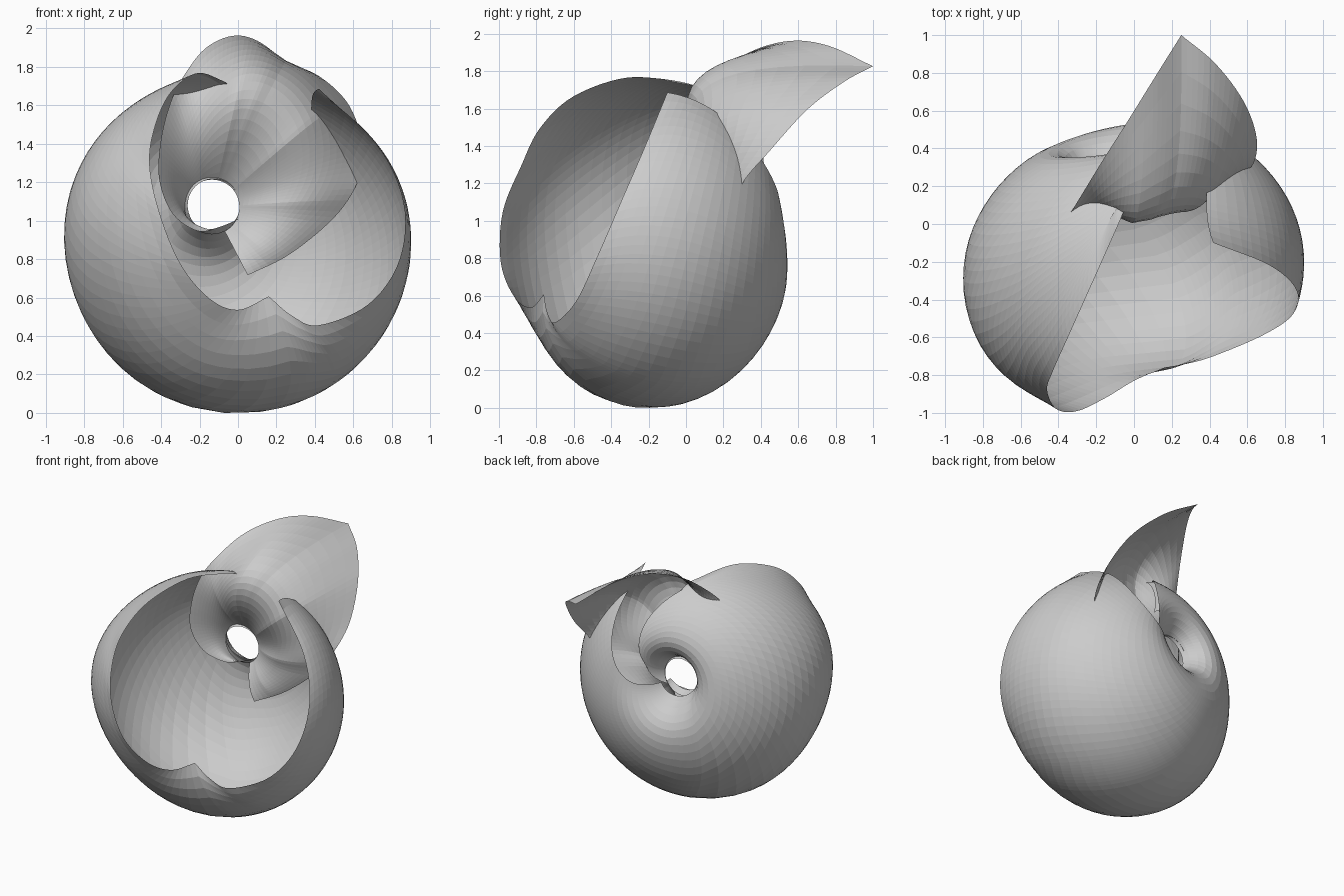
import bpy, math
from mathutils import Vector as V

if "Cube" in bpy.data.objects:
    bpy.data.objects.remove(bpy.data.objects["Cube"])


def smooth_path(pts, n=6):
    """Points along a spline running through all the given points."""
    p = [V(q) for q in pts]
    p = [2 * p[0] - p[1]] + p + [2 * p[-1] - p[-2]]
    out = []
    for i in range(1, len(p) - 2):
        a, b, c, d = p[i - 1:i + 3]
        for k in range(n):
            t = k / n
            out.append(0.5 * (2 * b + (c - a) * t + (2 * a - 5 * b + 4 * c - d) * t ** 2
                              + (3 * b - a - 3 * c + d) * t ** 3))
    return out + [p[-2]]


def loft(name, columns):
    """Flat shaded grid through a list of equally long point columns."""
    m = len(columns[0])
    verts = [tuple(p) for col in columns for p in col]
    faces = [(i * m + j, (i + 1) * m + j, (i + 1) * m + j + 1, i * m + j + 1)
             for i in range(len(columns) - 1) for j in range(m - 1)]
    me = bpy.data.meshes.new(name)
    me.from_pydata(verts, [], faces)
    ob = bpy.data.objects.new(name, me)
    bpy.context.collection.objects.link(ob)
    return ob


# Round shell: an ellipsoid swirling into a funnel at the back
centre, radii = V((0, -0.2, 0.89)), V((0.9, 0.785, 0.89))


def to_unit(p):
    q = p - centre
    return V((q.x / radii.x, q.y / radii.y, q.z / radii.z))


axis = to_unit(V((-0.13, 0.5, 1.07))).normalized()
e1 = (V((1, 0, 0)) - axis * axis.x).normalized()
e2 = e1.cross(axis)
front_left = V((-.65, -.7, .3)).normalized()
back_left = V((-.7, .7, -.1)).normalized()

right_rim = [(.42, -.1, 1.69), (.72, -.22, 1.4), (.86, -.35, 1.1), (.84, -.48, .8),
             (.68, -.59, .57), (.42, -.7, .46), (.28, -.74, .51), (.16, -.76, .61)]
left_rim = [(.16, -.76, .61), (0, -.83, .54), (-.15, -.92, .6), (-.3, -.99, .78),
            (-.41, -.98, 1.05), (-.46, -.88, 1.3), (-.43, -.78, 1.5), (-.35, -.6, 1.67),
            (-.22, -.31, 1.77), (-.1, -.04, 1.74), (-.04, .1, 1.69), (.05, .3, 1.49),
            (.1, .42, 1.28)]


def shell_column(rim, along, rows=32, start=0.16):
    d = to_unit(rim)
    size = d.length
    d.normalize()
    end = math.acos(max(-1, min(1, d.dot(axis))))
    az = math.atan2(d.dot(e2), d.dot(e1))
    col = []
    for j in range(rows + 1):
        t = (j / rows) ** 1.3
        psi = start + (end - start) * t
        a = az - math.radians(85) * (1 - t) ** 2
        u = axis * math.cos(psi) + (e1 * math.cos(a) + e2 * math.sin(a)) * math.sin(psi)
        # the shell is fuller at the front left and flatter at the back left
        full = max(0, u.dot(front_left)) ** 4 * 0.085 * (1 - t ** 9)
        flat = max(0, u.dot(back_left)) ** 4 * 0.05
        u *= 1 + (size - 1) * t ** 9
        p = centre + V((u.x * radii.x, u.y * radii.y, u.z * radii.z))
        p += front_left * full - back_left * flat
        p.y -= (0.26 + 0.06 * along) * math.exp(-max(0, psi - start) / (0.12 + 0.04 * along))
        col.append(p)
    return col


rim = smooth_path(right_rim)[:-1] + smooth_path(left_rim)
loft("round_shell", [shell_column(p, i / len(rim)) for i, p in enumerate(rim)])

# Inner flap: grows from the funnel throat and leans out over the back
flap_left = [(0, .19, 1.01), (-.1, .2, .97), (-.21, .15, .95), (-.34, .06, 1.04),
             (-.41, 0, 1.22), (-.4, 0, 1.43), (-.35, .04, 1.62), (-.28, .15, 1.76),
             (-.17, .33, 1.9), (-.03, .55, 1.965), (.1, .76, 1.94), (.25, 1, 1.83)]
flap_right = [(.25, 1, 1.83), (.43, .85, 1.75), (.58, .65, 1.6), (.65, .45, 1.38),
              (.62, .3, 1.2), (.5, .25, 1.02), (.27, .19, .83), (.05, .13, .72)]


def flap_column(rim, soft, rows=18):
    """Curve from throat to rim; soft is the rim without its sharp corner."""
    a = math.atan2(rim.z - 1.075, rim.x + 0.135)
    throat = V((-0.135 + 0.142 * math.cos(a), 0.245, 1.075 + 0.142 * math.sin(a)))
    ctrl = throat.lerp(soft, 0.42 + 0.7 * min(1, soft.y))
    k = min(1, (soft - throat).length / 0.5)
    ctrl.y = 0.25 + max(-0.15 - 0.73 * soft.y, -0.65) * k + 0.4 * max(0, soft.x - 0.2)
    ctrl.z += 0.1 * soft.y ** 2
    col = []
    for j in range(rows + 1):
        s = (j / rows) ** 1.2
        col.append(throat * (1 - s) ** 2 + ctrl * 2 * s * (1 - s) + soft * s * s
                   + (rim - soft) * s ** 4)
    return col


rim = smooth_path(flap_left)[:-1] + smooth_path(flap_right)
soft = []
for i in range(len(rim)):
    w = min(11, i, len(rim) - 1 - i)
    near = rim[i - w:i + w + 1]
    soft.append(sum(near, V((0, 0, 0))) / len(near))
loft("inner_flap", [flap_column(p, q) for p, q in zip(rim, soft)])

# Stand the model on the ground
low = min(v.co.z for o in bpy.data.objects for v in o.data.vertices)
for o in bpy.data.objects:
    for v in o.data.vertices:
        v.co.z -= low
